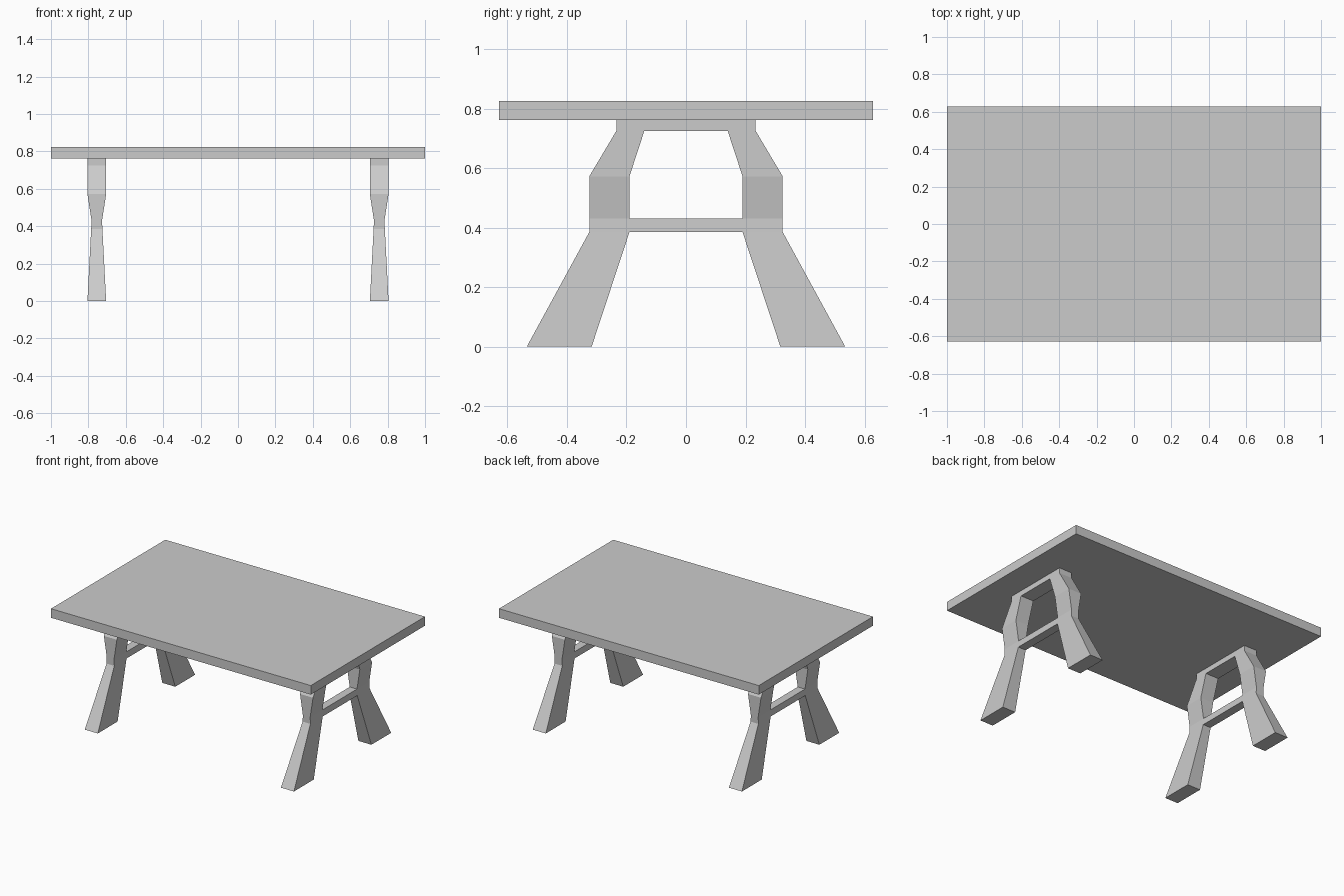
import bpy
import bmesh

if "Cube" in bpy.data.objects:
    bpy.data.objects.remove(bpy.data.objects["Cube"])

# Table top
bpy.ops.mesh.primitive_cube_add(size=1, location=(0, 0, 0.7935))
top = bpy.context.object
top.name = "table_top"
top.scale = (2, 1.256, 0.063)

# Half trestle profile: (y, z, half thickness in x)
points = [
    (0.317, 0, 0.05), (0.535, 0, 0.05),              # foot
    (0.19, 0.385, 0.03), (0.325, 0.385, 0.03),       # crossbar underside
    (0.19, 0.43, 0.028), (0.325, 0.43, 0.028),       # crossbar top, waist
    (0.19, 0.572, 0.05), (0.325, 0.572, 0.05),       # shoulder
    (0.14, 0.725, 0.05), (0.234, 0.725, 0.05),       # top rail underside
    (0.14, 0.762, 0.05), (0.234, 0.762, 0.05),       # top rail top
    (0, 0.385, 0.03), (0, 0.43, 0.028),              # crossbar centre
    (0, 0.725, 0.05), (0, 0.762, 0.05),              # top rail centre
]
quads = [(0, 1, 3, 2), (2, 3, 5, 4), (4, 5, 7, 6), (6, 7, 9, 8),
         (8, 9, 11, 10), (12, 2, 4, 13), (14, 8, 10, 15)]
CENTRE_X = 0.755

bm = bmesh.new()
outer = [bm.verts.new((CENTRE_X + t, y, z)) for y, z, t in points]
inner = [bm.verts.new((CENTRE_X - t, y, z)) for y, z, t in points]
edges = {(q[i], q[(i + 1) % 4]) for q in quads for i in range(4)}
for q in quads:
    bm.faces.new([outer[i] for i in q])
    bm.faces.new([inner[i] for i in reversed(q)])
# Walls around the outline, left open on the mirror plane
for a, b in sorted(edges):
    on_plane = points[a][0] == 0 and points[b][0] == 0
    if (b, a) not in edges and not on_plane:
        bm.faces.new((outer[b], outer[a], inner[a], inner[b]))
mesh = bpy.data.meshes.new("trestle_legs")
bm.to_mesh(mesh)
bm.free()

# Mirror into two full trestles
legs = bpy.data.objects.new("trestle_legs", mesh)
bpy.context.collection.objects.link(legs)
mirror = legs.modifiers.new("mirror", 'MIRROR')
mirror.use_axis = (True, True, False)
